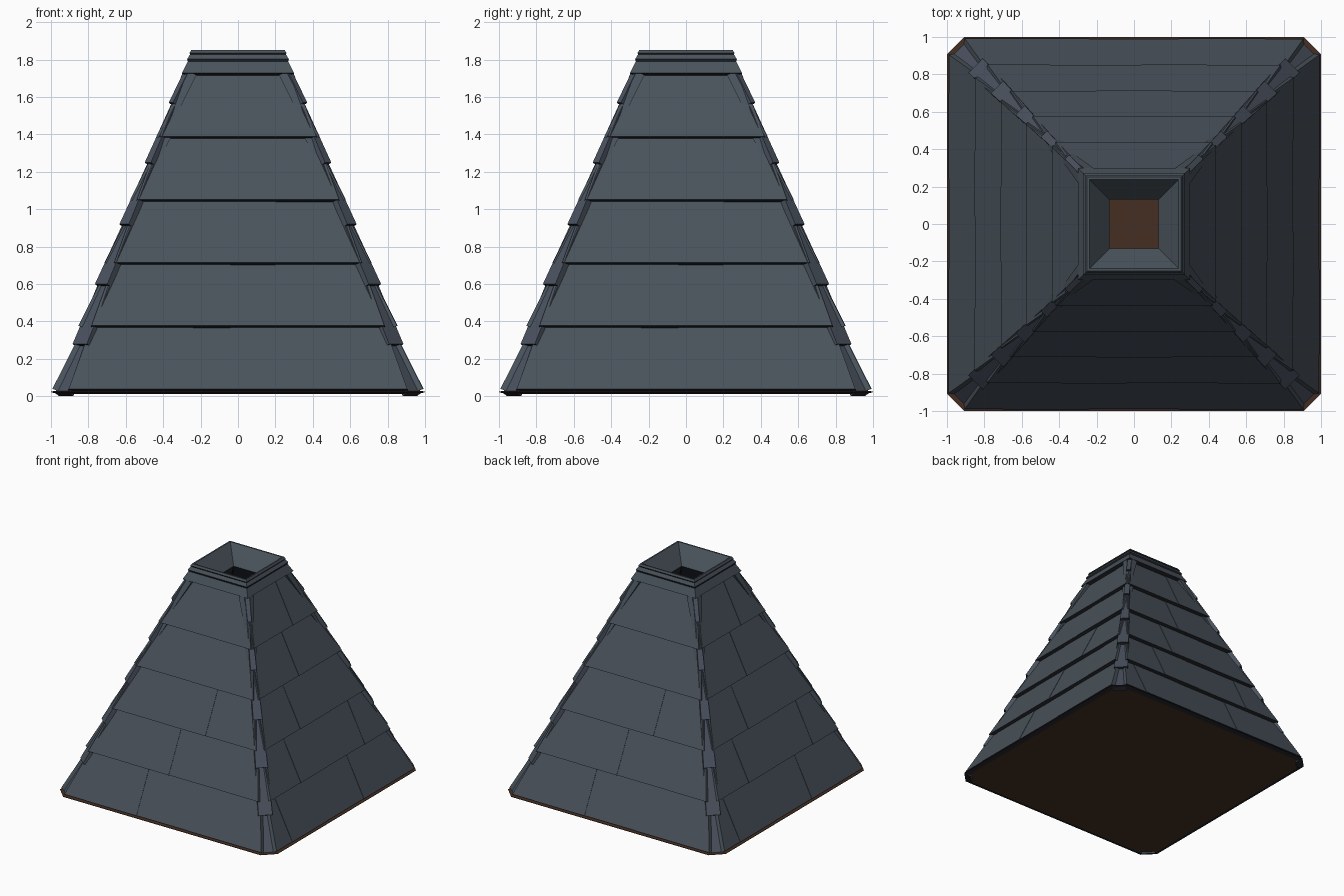
import bpy, bmesh, math
from mathutils import Vector, Matrix

if "Cube" in bpy.data.objects:
    bpy.data.objects.remove(bpy.data.objects["Cube"], do_unlink=True)


def material(name, rgb):
    m = bpy.data.materials.new(name)
    m.use_nodes = True
    m.diffuse_color = (*rgb, 1)
    m.node_tree.nodes["Principled BSDF"].inputs["Base Color"].default_value = (*rgb, 1)
    return m


slate = material("slate_board", (0.066, 0.085, 0.105))
ridge = material("ridge_slate", (0.068, 0.083, 0.112))
wood = material("brown_wood", (0.06, 0.028, 0.017))
dark = material("dark_edge", (0.015, 0.016, 0.022))


def loft(bm, rings, closed=False):
    """Skin a row of equal point rings; cap the ends unless the row is closed."""
    rows = [[bm.verts.new(p) for p in r] for r in rings]
    n = len(rows[0])
    pairs = list(zip(rows, rows[1:])) + ([(rows[-1], rows[0])] if closed else [])
    for a, b in pairs:
        for i in range(n):
            j = (i + 1) % n
            bm.faces.new((a[i], a[j], b[j], b[i]))
    if not closed:
        bm.faces.new(rows[0])
        bm.faces.new(rows[-1])


def finish(bm, name, mat, is_dark):
    """Make the object; faces whose normal passes the rule get the dark edge colour."""
    bmesh.ops.recalc_face_normals(bm, faces=bm.faces)
    bm.normal_update()
    for f in bm.faces:
        f.material_index = 1 if is_dark(f.normal) else 0
    me = bpy.data.meshes.new(name)
    bm.to_mesh(me)
    bm.free()
    me.materials.append(mat)
    me.materials.append(dark)
    bpy.context.collection.objects.link(bpy.data.objects.new(name, me))


# Roof slope: distance of the faces, and half-width of the boards, by height
BASE, STEP = 0.04, 0.337


def dist(z):
    return 0.992 - 0.411 * (z - BASE)


def half(z):
    return 0.905 - 0.36 * (z - BASE)


def slab(outer, normal, thick):
    """Cross-section of a sloping slab: outer bottom, outer top, inner top, inner bottom."""
    inner = [p - normal * thick for p in outer]
    return [outer[0], outer[1], inner[1], inner[0]]


def octagon(d, w, z):
    return [(d, -w, z), (d, w, z), (w, d, z), (-w, d, z),
            (-d, w, z), (-d, -w, z), (-w, -d, z), (w, -d, z)]


# Hollow wooden core: base plate with a thin lip, sloping walls, square hole at the top
top = 1.715
bm = bmesh.new()
loft(bm, [octagon(0.965, 0.885, 0.012),
          octagon(1.0, 0.908, 0.022),
          octagon(1.0, 0.908, 0.026),
          octagon(dist(0.03) - 0.045, half(0.03) - 0.022, 0.03),
          octagon(dist(top) - 0.045, dist(top) - 0.05, top),
          octagon(0.132, 0.13, top),
          octagon(0.9, 0.82, 0.04)])
finish(bm, "wooden_core", wood, lambda n: -0.995 < n.z < -0.1)

# Overlapping board courses with staggered butt joints, repeated on the four sides
face_normal = Vector((0.925, 0.38))
joints = [[-0.7, -0.24, 0.24], [-0.39, -0.04, 0.45], [-0.2, 0.2], [-0.02], [0.1]]
for side, side_name in enumerate(("front", "left", "back", "right")):
    bm = bmesh.new()
    for row, cuts in enumerate(joints):
        z0 = BASE + STEP * row
        z1 = z0 + STEP
        section = slab([Vector((dist(z0), z0)), Vector((dist(z1) - 0.036, z1 + 0.01))],
                       face_normal, 0.045)
        edges = [None] + cuts + [None]
        for i, (a, b) in enumerate(zip(edges, edges[1:])):
            sink = 0.003 * (i % 2 == 0)
            ends = []
            for x, sign in ((a, -1), (b, 1)):
                ends.append([(sign * half(p.y) if x is None else x, sink - p.x, p.y)
                             for p in section])
            loft(bm, ends)
    bm.transform(Matrix.Rotation(side * math.pi / 2, 4, "Z"))
    finish(bm, side_name + "_boards", slate, lambda n: n.z < -0.6)

# Ridge caps: stepped plates down the four cut corners
hip_normal = Vector((0.876, 0.482))
levels = [0.017, 0.28, 0.60, 0.92, 1.25, 1.57, 1.74]


def hip(z):
    return (dist(z) + half(z)) / 2 * math.sqrt(2) - max(0, 0.025 - 0.04 * z)


def cap_width(z):
    return max(dist(z) - half(z), 0.015) - max(-0.008, 0.015 - 0.06 * z)


for corner in range(4):
    bm = bmesh.new()
    for z0, z1 in zip(levels, levels[1:]):
        section = slab([Vector((hip(z0), z0)), Vector((hip(z1) - 0.03, z1 + 0.01))],
                       hip_normal, 0.035)
        loft(bm, [[(p.x, s * cap_width(p.y) * 0.707, p.y) for p in section] for s in (-1, 1)])
    bm.transform(Matrix.Rotation(math.pi / 4 + corner * math.pi / 2, 4, "Z"))
    finish(bm, "ridge_caps_%d" % (corner + 1), ridge, lambda n: n.z < -0.6)

# Collar: a mitred square rim with two narrow steps, sloping inward to the hole
profile = [(0.26, 1.71), (0.30, 1.727), (0.268, 1.79), (0.272, 1.803), (0.256, 1.828),
           (0.259, 1.836), (0.25, 1.85), (0.238, 1.85), (0.131, 1.716)]
bm = bmesh.new()
loft(bm, [[(sx * d, sy * d, z) for d, z in profile]
          for sx, sy in ((1, 1), (-1, 1), (-1, -1), (1, -1))], closed=True)
finish(bm, "top_collar", slate, lambda n: n.z < -0.2)
